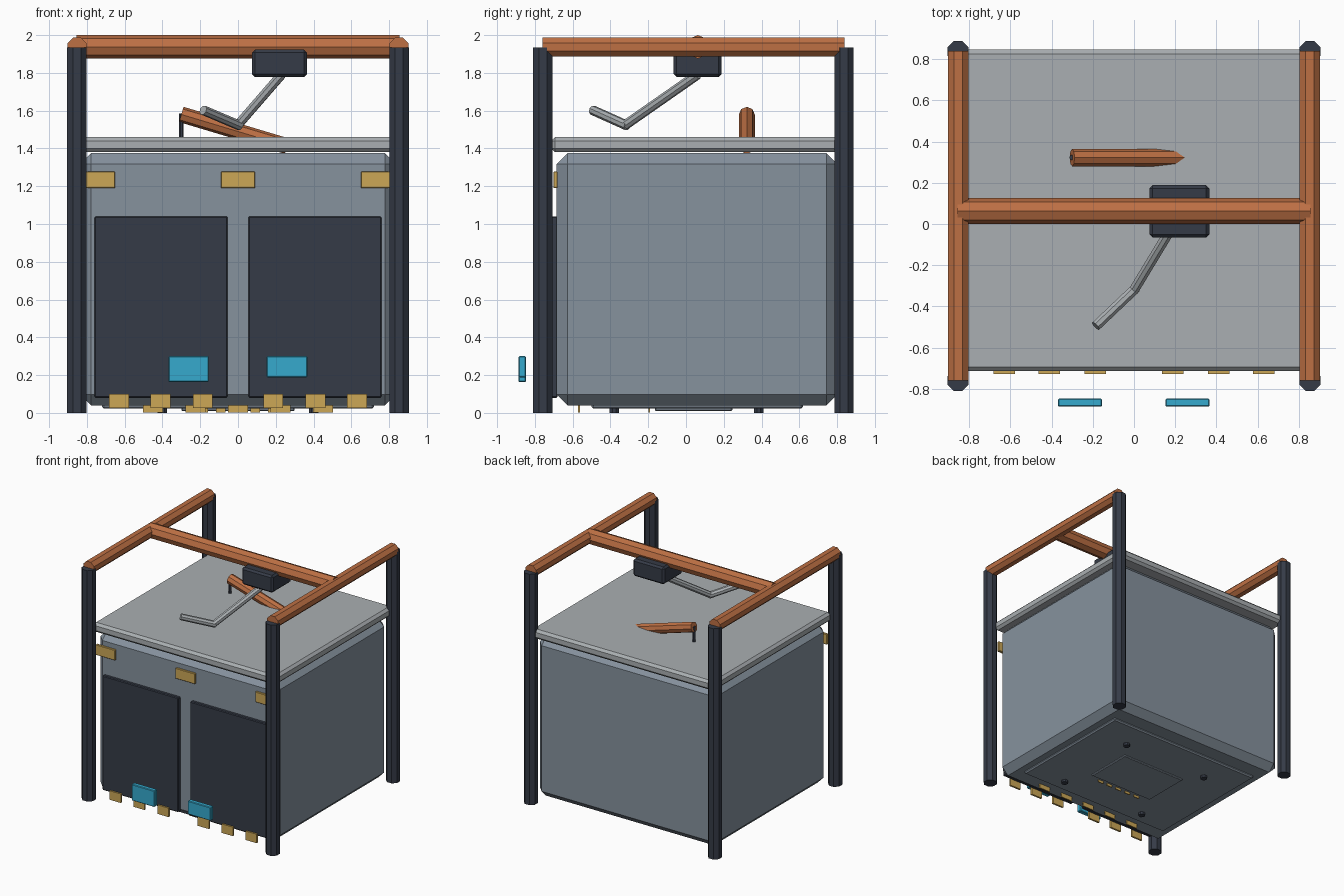
import bpy, bmesh, math
from mathutils import Vector, Matrix

if "Cube" in bpy.data.objects:
    bpy.data.objects.remove(bpy.data.objects["Cube"])


def material(name, r, g, b):
    m = bpy.data.materials.new(name)
    lin = [((c / 255 + 0.055) / 1.055) ** 2.4 for c in (r, g, b)]
    m.diffuse_color = (*lin, 1)
    m.use_nodes = True
    m.node_tree.nodes["Principled BSDF"].inputs["Base Color"].default_value = m.diffuse_color
    return m


CHARCOAL = material("charcoal", 53, 59, 71)
SLATE = material("slate_blue", 134, 146, 158)
GREY = material("light_grey", 170, 175, 178)
COPPER = material("copper", 190, 112, 68)
BRASS = material("brass", 204, 167, 86)
TEAL = material("teal", 54, 170, 206)


def finish(name, bm, mat):
    mesh = bpy.data.meshes.new(name)
    bm.to_mesh(mesh)
    bm.free()
    mesh.materials.append(mat)
    ob = bpy.data.objects.new(name, mesh)
    bpy.context.collection.objects.link(ob)
    return ob


def box(name, x, y, z, mat, bevel=0.0):
    """Box from (min, max) ranges with an optional one-step chamfer."""
    bm = bmesh.new()
    size = [r[1] - r[0] for r in (x, y, z)]
    mid = [(r[1] + r[0]) / 2 for r in (x, y, z)]
    bmesh.ops.create_cube(bm, size=1, matrix=Matrix.Translation(mid) @ Matrix.Diagonal((*size, 1)))
    if bevel:
        bmesh.ops.bevel(bm, geom=bm.edges[:], offset=bevel, segments=1, affect='EDGES', profile=0.5)
    return finish(name, bm, mat)


def rod(name, p, q, r, mat, flat=True, sides=8):
    """Faceted rod between two points; flat turns a facet to the axes."""
    p, q = Vector(p), Vector(q)
    d = q - p
    turn = math.pi / sides if flat else 0
    if flat:
        r /= math.cos(math.pi / sides)
    bm = bmesh.new()
    mat4 = (Matrix.Translation((p + q) / 2) @ d.to_track_quat('Z', 'Y').to_matrix().to_4x4()
            @ Matrix.Rotation(turn, 4, 'Z'))
    bmesh.ops.create_cone(bm, cap_ends=True, segments=sides, radius1=r, radius2=r,
                          depth=d.length, matrix=mat4)
    return finish(name, bm, mat)


# Cabinet body and lid
box("cabinet_body", (-0.835, 0.835), (-0.685, 0.80), (0.04, 1.375), SLATE, 0.057)
box("lid", (-0.85, 0.85), (-0.713, 0.845), (1.38, 1.46), GREY, 0.02)

# Frame posts, side rails and cross bar
for side, s in (("left", -1), ("right", 1)):
    for end, y in (("front", -0.758), ("back", 0.836)):
        rod(f"{end}_{side}_post", (s * 0.853, y, 0), (s * 0.853, y, 1.935), 0.051, CHARCOAL)
    rod(f"{side}_rail", (s * 0.853, -0.76, 1.937), (s * 0.853, 0.838, 1.937), 0.05, COPPER)
rod("cross_bar", (-0.855, 0.063, 1.938), (0.855, 0.063, 1.938), 0.062, COPPER, flat=False)

# Doors, latches and floating tags on the front
for side, s in (("left", -1), ("right", 1)):
    x = sorted((s * 0.055, s * 0.76))
    box(f"{side}_door", x, (-0.713, -0.68), (0.08, 1.04), CHARCOAL, 0.006)
for i, x in enumerate((-0.74, 0, 0.74)):
    box(f"latch_{i}", (x - 0.09, x + 0.09), (-0.702, -0.68), (1.19, 1.277), BRASS, 0.003)
box("left_tag", (-0.368, -0.155), (-0.886, -0.847), (0.163, 0.3), TEAL, 0.005)
box("right_tag", (0.152, 0.367), (-0.886, -0.847), (0.187, 0.3), TEAL, 0.005)

# Brass tabs: front row, second row and small contacts below
for i, x in enumerate((-0.63, -0.41, -0.187, 0.187, 0.41, 0.63)):
    box(f"front_tab_{i}", (x - 0.052, x + 0.052), (-0.727, -0.711), (0.025, 0.1), BRASS)
for i in range(-2, 3):
    x = i * 0.225
    box(f"under_tab_{i + 2}", (x - 0.052, x + 0.052), (-0.572, -0.562), (0.002, 0.045), BRASS)
    x = i * 0.092
    box(f"contact_{i + 2}", (x - 0.025, x + 0.025), (-0.198, -0.19), (0.002, 0.03), BRASS)

# Underside plates and feet
box("base_plate", (-0.72, 0.72), (-0.5, 0.62), (0.022, 0.05), SLATE, 0.01)
box("base_hatch", (-0.3, 0.3), (-0.165, 0.245), (0.01, 0.03), SLATE, 0.006)
for i, (x, y) in enumerate(((-0.4, -0.38), (0.4, -0.38), (-0.4, 0.385), (0.4, 0.385))):
    rod(f"foot_{i}", (x, y, 0), (x, y, 0.03), 0.025, CHARCOAL)

# Hanging box with its bent arm
box("hanging_box", (0.075, 0.365), (-0.065, 0.188), (1.778, 1.923), CHARCOAL, 0.015)
rod("arm_upper", (0.23, 0.06, 1.79), (0.0, -0.32, 1.525), 0.024, GREY)
rod("arm_lower", (0.01, -0.31, 1.52), (-0.185, -0.495, 1.603), 0.024, GREY)

# Sloping lever and its pin
rod("lever", (-0.3, 0.322, 1.58), (0.26, 0.322, 1.412), 0.042, COPPER, flat=False)
rod("lever_pin", (-0.3, 0.322, 1.45), (-0.3, 0.322, 1.585), 0.012, CHARCOAL)
